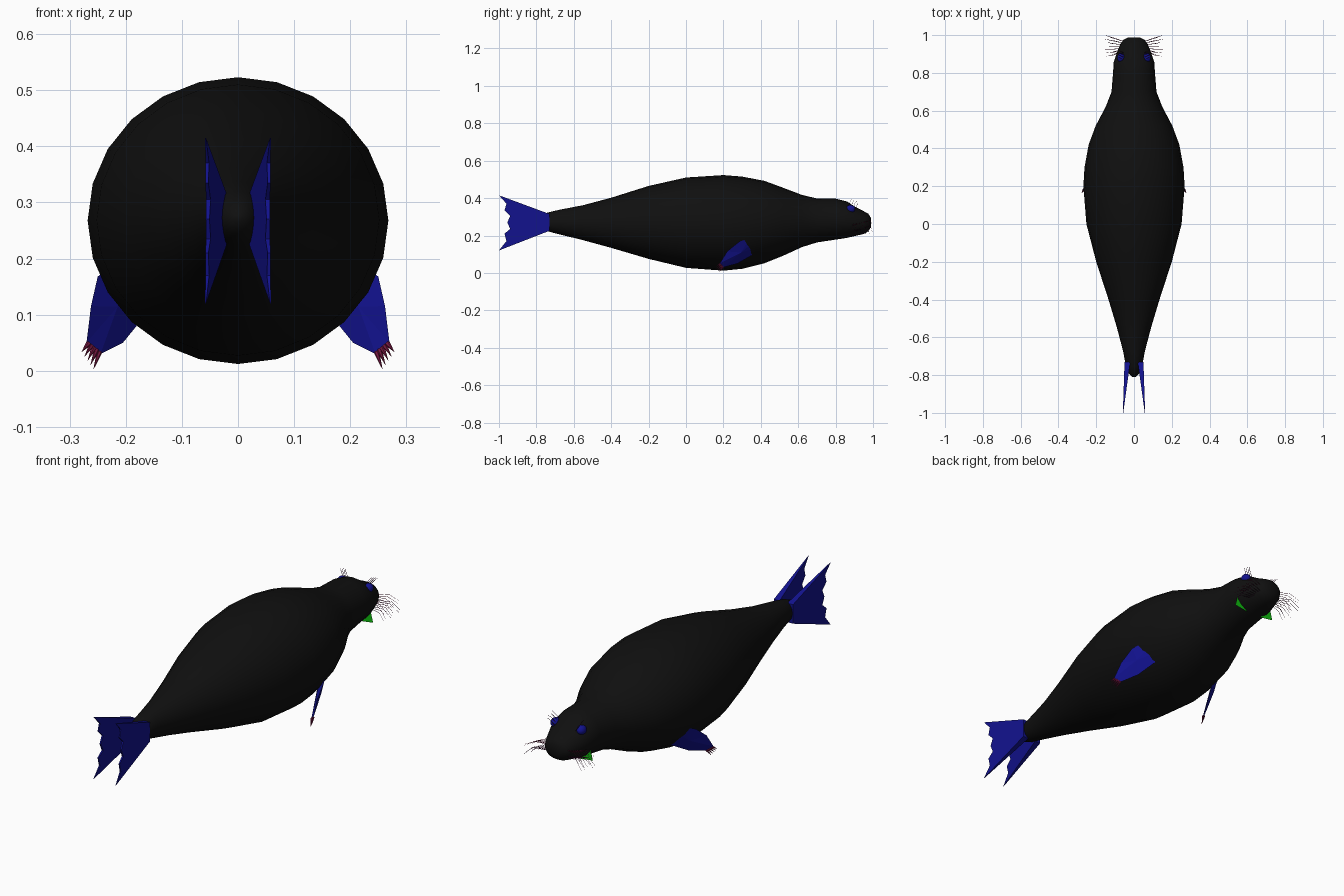
import bpy, bmesh, math
from mathutils import Vector

cube = bpy.data.objects.get("Cube")
if cube:
    bpy.data.objects.remove(cube, do_unlink=True)


def material(name, rgb):
    mat = bpy.data.materials.new(name)
    mat.use_nodes = True
    color = (*rgb, 1)
    mat.diffuse_color = color
    mat.node_tree.nodes["Principled BSDF"].inputs["Base Color"].default_value = color
    return mat


black = material("black skin", (.005, .005, .005))
blue = material("deep blue", (.006, .006, .27))
crimson = material("dark crimson", (.17, .008, .05))
plum = material("dark plum", (.06, .005, .04))
green = material("bright green", (.005, .5, .005))


def finish(bm, name, mat, smooth=False):
    """Turn a bmesh into a named, coloured object."""
    bmesh.ops.recalc_face_normals(bm, faces=bm.faces)
    mesh = bpy.data.meshes.new(name)
    bm.to_mesh(mesh)
    bm.free()
    mesh.materials.append(mat)
    obj = bpy.data.objects.new(name, mesh)
    bpy.context.collection.objects.link(obj)
    for poly in mesh.polygons:
        poly.use_smooth = smooth
    return obj


def bridge(bm, a, b):
    """Join two vertex loops with quads."""
    for i in range(len(a)):
        j = (i + 1) % len(a)
        bm.faces.new((a[i], a[j], b[j], b[i]))


# Body: elliptical rings as (y, half width, bottom z, top z)
SIDES = 24
rings = [
    (-.81, .008, .265, .28), (-.79, .028, .243, .302), (-.75, .044, .225, .32),
    (-.68, .056, .207, .337), (-.55, .09, .175, .362), (-.4, .135, .134, .402),
    (-.2, .2, .075, .465), (0, .252, .027, .51), (.2, .268, .012, .523),
    (.3, .262, .022, .515), (.42, .24, .052, .492), (.52, .203, .092, .455),
    (.62, .15, .138, .417), (.7, .119, .163, .398), (.8, .111, .178, .397),
    (.86, .107, .187, .382), (.91, .089, .199, .35), (.95, .073, .208, .33),
    (.975, .057, .222, .316), (.988, .03, .245, .295),
]
bm = bmesh.new()
loops = []
for y, width, low, high in rings:
    loop = []
    for i in range(SIDES):
        a = math.tau * i / SIDES
        loop.append(bm.verts.new((width * math.sin(a), y,
                                  (low + high) / 2 + (high - low) / 2 * math.cos(a))))
    loops.append(loop)
for a, b in zip(loops, loops[1:]):
    bridge(bm, a, b)
bm.faces.new(loops[0])
bm.faces.new(loops[-1])
finish(bm, "body", black, True)

# Outlines shared by both sides
tail_outline = [(-.73, .315), (-1, .415), (-.96, .37), (-.97, .335), (-.94, .305),
                (-.955, .27), (-.94, .235), (-.97, .21), (-.96, .17), (-1, .12),
                (-.73, .225)]
flipper_outline = [(.27, .18, .05), (.262, .22, .115), (.25, .285, .168),
                   (.225, .34, .184), (.2, .376, .179), (.175, .38, .136),
                   (.17, .35, .093), (.205, .275, .05), (.245, .2, .03)]


def tail_fin(side, s):
    """Scalloped wedge, thick at the root and thin at the tip."""
    bm = bmesh.new()
    inner, outer = [], []
    for y, z in tail_outline:
        t = (-.73 - y) / .27
        inner.append(bm.verts.new((s * (.02 + .037 * t), y, z)))
        outer.append(bm.verts.new((s * (.05 + .009 * t), y, z)))
    bridge(bm, inner, outer)
    bm.faces.new(inner)
    bm.faces.new(outer)
    finish(bm, side + "_tail_fin", blue)


def flipper(side, s):
    """Thin lens-shaped paddle with a sharp rim."""
    points = [Vector((s * x, y, z)) for x, y, z in flipper_outline]
    middle = sum(points, Vector()) / len(points)
    normal = (points[1] - points[7]).cross(points[4] - points[0]).normalized()
    bm = bmesh.new()
    rim = [bm.verts.new(p) for p in points]
    for offset in (-.01, .01):
        hub = bm.verts.new(middle + normal * offset)
        for i, v in enumerate(rim):
            bm.faces.new((v, rim[(i + 1) % len(rim)], hub))
    finish(bm, side + "_front_flipper", blue)


def claws(side, s):
    """Five little spikes along the flipper tip."""
    bm = bmesh.new()
    for i in range(5):
        t = i / 4
        root = Vector((.267, .183, .048)).lerp(Vector((.247, .199, .033)), t)
        tip = Vector((.279, .16, .033)).lerp(Vector((.258, .175, .001)), t)
        axis = (tip - root).normalized()
        u = axis.orthogonal().normalized() * .005
        v = axis.cross(u)
        base = []
        for k in range(6):
            a = math.tau * k / 6
            p = root + u * math.cos(a) + v * math.sin(a)
            base.append(bm.verts.new((s * p.x, p.y, p.z)))
        point = bm.verts.new((s * tip.x, tip.y, tip.z))
        bm.faces.new(base)
        for k in range(6):
            bm.faces.new((base[k], base[(k + 1) % 6], point))
    finish(bm, side + "_claws", crimson)


def eye(side, s):
    bm = bmesh.new()
    bmesh.ops.create_uvsphere(bm, u_segments=16, v_segments=10, radius=.025)
    for v in bm.verts:
        v.co = (s * (.069 + v.co.x * .8), .88 + v.co.y, .342 + v.co.z * .85)
    finish(bm, side + "_eye", blue, True)


def jaw_flap(side, s):
    """Flat triangle crossing the lower cheek."""
    bm = bmesh.new()
    bm.faces.new([bm.verts.new((s * x, .855, z))
                  for x, z in ((.09, .28), (.11, .198), (.04, .188))])
    finish(bm, side + "_jaw_flap", green)


def hairs(name, strands, mat):
    """Fine curved hairs, each through root, bend and tip."""
    curve = bpy.data.curves.new(name, "CURVE")
    curve.dimensions = "3D"
    curve.bevel_depth = .0011
    curve.bevel_resolution = 0
    for strand in strands:
        spline = curve.splines.new("POLY")
        spline.points.add(len(strand) - 1)
        for point, co in zip(spline.points, strand):
            point.co = (*co, 1)
        spline.points[-1].radius = .3
    curve.materials.append(mat)
    obj = bpy.data.objects.new(name, curve)
    bpy.context.collection.objects.link(obj)


for side, s in (("left", 1), ("right", -1)):
    tail_fin(side, s)
    flipper(side, s)
    claws(side, s)
    eye(side, s)
    jaw_flap(side, s)

    # Whiskers fan out from the muzzle in two rows
    for row, mat in enumerate((crimson, plum)):
        strands = []
        for i in range(7):
            t = i / 6
            y, z = .965 - .05 * t, .275 - .03 * row - .02 * t
            strands.append([(s * (.05 + .02 * t), y, z),
                            (s * (.105 + .01 * row), y + .02 - .04 * t, z + .005),
                            (s * (.15 + .01 * math.sin(i * 2)),
                             .998 - .11 * t, z - .02 - .01 * row)])
        hairs(side + "_whiskers_" + ("upper", "lower")[row], strands, mat)

    # Brow hairs above the eye
    brow = [[(s * .055, .87 + .012 * i, .36 - .006 * i),
             (s * .075, .88 + .012 * i, .385 - .006 * i),
             (s * .085, .885 + .014 * i, .395 - .006 * i)] for i in range(4)]
    hairs(side + "_brow_hairs", brow, plum)
